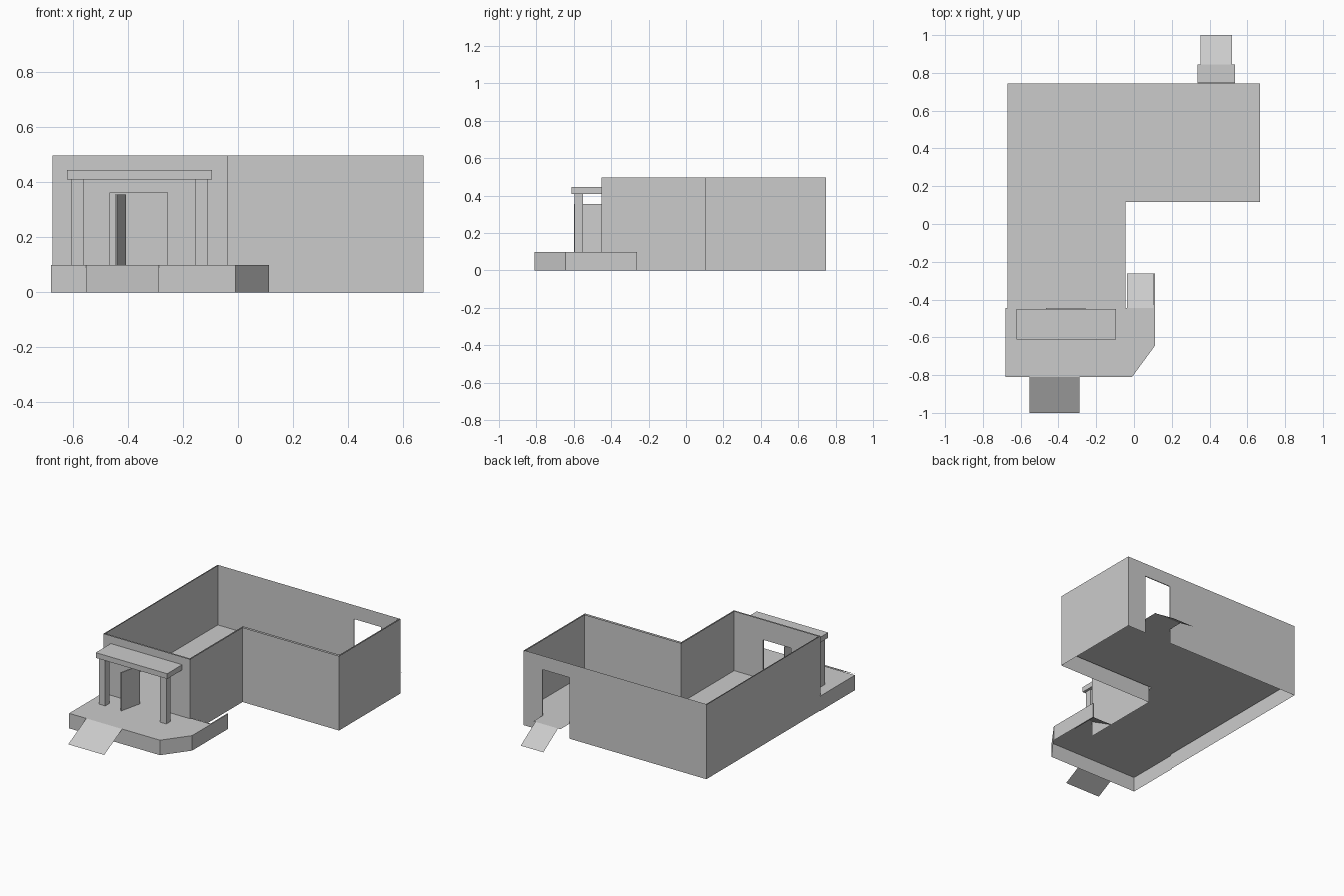
import bpy

old = bpy.data.objects.get("Cube")
if old:
    bpy.data.objects.remove(old)

# One plain grey for the whole building
grey = bpy.data.materials.new("plain grey")
grey.use_nodes = True
colour = (0.6, 0.6, 0.6, 1)
grey.diffuse_color = colour
grey.node_tree.nodes["Principled BSDF"].inputs["Base Color"].default_value = colour

FLOOR, TOP = 0.1, 0.497


def add_mesh(name, quads):
    """Build an object from a list of polygons, each a list of points."""
    verts, faces = [], []
    for q in quads:
        faces.append(range(len(verts), len(verts) + len(q)))
        verts += q
    mesh = bpy.data.meshes.new(name)
    mesh.from_pydata(verts, [], [list(f) for f in faces])
    mesh.materials.append(grey)
    obj = bpy.data.objects.new(name, mesh)
    bpy.context.scene.collection.objects.link(obj)
    return obj


def upright(a, b, z0, z1):
    """Vertical panel between two plan points, facing right of a to b."""
    return [(*a, z0), (*b, z0), (*b, z1), (*a, z1)]


def flat(points, z):
    return [(x, y, z) for x, y in points]


def ramp(name, x0, x1, y_high, y_low):
    add_mesh(name, [[(x0, y_high, FLOOR), (x0, y_low, 0),
                     (x1, y_low, 0), (x1, y_high, FLOOR)]])


def prism(name, plan, z0, z1):
    """Closed solid from a counter-clockwise plan."""
    sides = [upright(a, b, z0, z1) for a, b in zip(plan, plan[1:] + plan[:1])]
    add_mesh(name, sides + [flat(plan, z1), flat(plan[::-1], z0)])


def box(name, x0, x1, y0, y1, z0, z1):
    prism(name, [(x0, y0), (x1, y0), (x1, y1), (x0, y1)], z0, z1)


# L-shaped plan, outer and inner wall skins
outer = [(-0.675, -0.453), (-0.037, -0.453), (-0.037, 0.101),
         (0.675, 0.101), (0.675, 0.749), (-0.675, 0.749)]
inner = [(-0.669, -0.444), (-0.045, -0.444), (-0.045, 0.117),
         (0.667, 0.117), (0.667, 0.743), (-0.669, 0.743)]

# Doorways: wall index -> x at the start, x at the end, head height
doorways = {0: (-0.465, -0.257, 0.363), 4: (0.535, 0.335, 0.408)}


def wall_skin(name, plan, base, inward):
    quads = []
    for i, a in enumerate(plan):
        b = plan[(i + 1) % len(plan)]
        z0 = FLOOR if i == 0 else base
        if i in doorways:
            xa, xb, head = doorways[i]
            p, q = (xa, a[1]), (xb, a[1])
            quads += [upright(a, p, z0, TOP), upright(q, b, z0, TOP),
                      upright(p, q, head, TOP)]
        else:
            quads.append(upright(a, b, z0, TOP))
    if inward:
        quads = [q[::-1] for q in quads]
    add_mesh(name, quads)


wall_skin("outer_walls", outer, 0, False)
wall_skin("inner_walls", inner, FLOOR, True)
add_mesh("floor", [flat(inner, FLOOR)])

# Door linings between the two skins
for name, i in (("front_door_lining", 0), ("back_door_lining", 4)):
    xa, xb, head = doorways[i]
    yo, yi = outer[i][1], inner[i][1]
    add_mesh(name, [upright((xa, yo), (xa, yi), FLOOR, head),
                    upright((xb, yi), (xb, yo), FLOOR, head),
                    [(xa, yo, head), (xa, yi, head), (xb, yi, head), (xb, yo, head)]])

# Porch deck with a clipped corner, open underneath
deck = [(-0.68, -0.444), (-0.68, -0.809), (-0.01, -0.809),
        (0.112, -0.643), (0.112, -0.444)]
add_mesh("porch_deck", [flat(deck, FLOOR)])
add_mesh("porch_sides", [upright(a, b, 0, FLOOR) for a, b in zip(deck, deck[1:])])

# Ramps, side curb and back landing
ramp("front_ramp", -0.553, -0.288, -0.809, -1)
ramp("side_ramp", -0.037, 0.104, -0.444, -0.263)
box("side_ramp_curb", 0.104, 0.112, -0.444, -0.263, 0, FLOOR)
add_mesh("back_landing", [flat([(0.335, 0.743), (0.535, 0.743),
                                (0.535, 0.845), (0.335, 0.845)], FLOOR)])
ramp("back_ramp", 0.353, 0.52, 0.845, 1)

# Porch roof on two square posts
box("porch_roof", -0.622, -0.095, -0.611, -0.45, 0.41, 0.445)
for name, x in (("right_post", -0.585), ("left_post", -0.134)):
    box(name, x - 0.023, x + 0.023, -0.597, -0.552, FLOOR, 0.41)

# Front door leaf standing open
prism("door_leaf", [(-0.448, -0.597), (-0.441, -0.599),
                    (-0.407, -0.45), (-0.414, -0.448)], FLOOR, 0.355)
